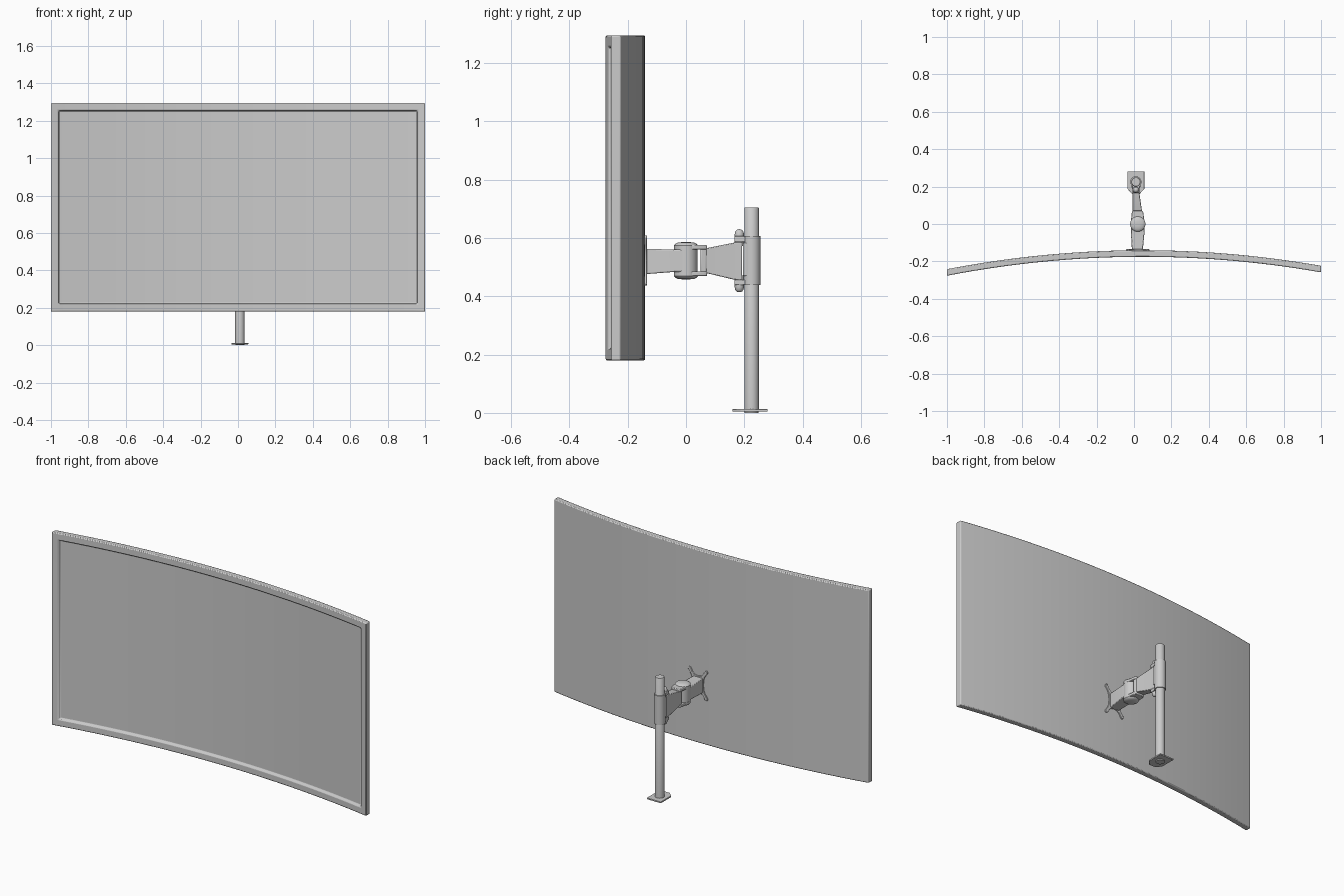
import bpy, bmesh, math

if "Cube" in bpy.data.objects:
    bpy.data.objects.remove(bpy.data.objects["Cube"])


def finish(name, bm, bevel=0.0, segs=2):
    bmesh.ops.recalc_face_normals(bm, faces=bm.faces)
    me = bpy.data.meshes.new(name)
    bm.to_mesh(me)
    bm.free()
    ob = bpy.data.objects.new(name, me)
    bpy.context.collection.objects.link(ob)
    if bevel:
        m = ob.modifiers.new("bevel", 'BEVEL')
        m.width, m.segments, m.limit_method = bevel, segs, 'ANGLE'
        m.angle_limit = math.radians(40)
    bpy.context.view_layer.objects.active = ob
    ob.select_set(True)
    bpy.ops.object.shade_smooth_by_angle(angle=math.radians(35))
    ob.select_set(False)
    return ob


def loft(name, rings, bevel=0.0):
    """Closed skin through rings of equal point count."""
    bm = bmesh.new()
    vs = [[bm.verts.new(p) for p in r] for r in rings]
    n = len(vs[0])
    for a, b in zip(vs, vs[1:]):
        for i in range(n):
            j = (i + 1) % n
            bm.faces.new((a[i], a[j], b[j], b[i]))
    bm.faces.new(vs[0][::-1])
    bm.faces.new(vs[-1])
    return finish(name, bm, bevel)


def turned(name, x, y, profile, n=32):
    """Round part about a vertical axis; profile is (radius, z)."""
    return loft(name, [[(x + r * math.cos(2 * math.pi * i / n),
                         y + r * math.sin(2 * math.pi * i / n), z)
                        for i in range(n)] for r, z in profile])


def arm(name, sections, bevel):
    """Tapered bar along y; section is (y, centre x, half width, z0, z1)."""
    return loft(name, [[(c - w, y, a), (c + w, y, a), (c + w, y, b), (c - w, y, b)]
                       for y, c, w, a, b in sections], bevel)


def slab(name, pts, z0, z1, bevel=0.0):
    return loft(name, [[(x, y, z) for x, y in pts] for z in (z0, z1)], bevel)


# Curved screen with recessed panel
N, T, Z0, Z1 = 32, 0.0175, 0.18, 1.295
bm = bmesh.new()
cols = []
for i in range(N + 1):
    x = -1 + 2 * i / N
    cols.append([bm.verts.new((x, y, z)) for y, z in ((-T, Z0), (T, Z0), (T, Z1), (-T, Z1))])
front = []
for a, b in zip(cols, cols[1:]):
    for k in range(4):
        f = bm.faces.new((a[k], a[(k + 1) % 4], b[(k + 1) % 4], b[k]))
        if k == 3:
            front.append(f)
bm.faces.new(cols[0])
bm.faces.new(cols[-1])
bmesh.ops.recalc_face_normals(bm, faces=bm.faces)
bmesh.ops.inset_region(bm, faces=front, thickness=0.04, use_even_offset=True)
bmesh.ops.inset_region(bm, faces=front, thickness=0.003, depth=-0.012, use_even_offset=True)
for v in bm.verts:
    v.co.y += -0.158 - 0.092 * v.co.x ** 2 + 0.009 * v.co.x
finish("curved_screen", bm, 0.005)

# Cross-shaped mounting plate behind the screen
quad = [(0.034, 0.0), (0.037, 0.03), (0.045, 0.05), (0.060, 0.070), (0.062, 0.080),
        (0.056, 0.087), (0.047, 0.084), (0.034, 0.062), (0.022, 0.050), (0.0, 0.045)]
half = quad + [(-x, z) for x, z in quad[-2::-1]]
outline = half + [(x, -z) for x, z in half[-2:0:-1]]
loft("mounting_plate", [[(0.02 + x, y, 0.523 + z) for x, z in outline]
                        for y in (-0.146, -0.134)], 0.002)

# Front arm and elbow joint
arm("front_arm", [(-0.14, 0.018, 0.029, 0.476, 0.563), (-0.035, 0.02, 0.037, 0.484, 0.56),
                  (0.0, 0.02, 0.037, 0.484, 0.56)], 0.004)
turned("elbow_joint", 0.02, 0.0, [(0.04, 0.482), (0.04, 0.562)])
for name, s in (("elbow_cap_top", 1), ("elbow_cap_bottom", -1)):
    turned(name, 0.02, 0.0, [(r, 0.522 + s * h) for r, h in
           ((0.041, 0.039), (0.041, 0.053), (0.038, 0.057), (0.028, 0.062), (0.012, 0.064))])

# Elbow fork and rear arm
tongue = [(0.02 + 0.038 * math.cos(t), 0.038 * math.sin(t))
          for t in [math.pi + math.pi * i / 16 for i in range(17)]]
tongue += [(0.05, 0.06), (0.044, 0.072), (-0.008, 0.072), (-0.012, 0.06)]
slab("fork_top", tongue, 0.56, 0.576, 0.003)
slab("fork_bottom", tongue, 0.469, 0.485, 0.003)
arm("fork_web", [(0.05, 0.019, 0.029, 0.472, 0.573), (0.072, 0.018, 0.026, 0.474, 0.571)], 0.005)
arm("rear_arm", [(0.06, 0.018, 0.026, 0.482, 0.563), (0.165, 0.011, 0.018, 0.457, 0.584),
                 (0.192, 0.01, 0.017, 0.456, 0.585)], 0.003)

# Hinge pin with rounded knobs
for name, s in (("hinge_knob_top", 1), ("hinge_knob_bottom", -1)):
    turned(name, 0.01, 0.183, [(r, 0.522 + s * h) for r, h in
           ((0.016, 0.05), (0.016, 0.09), (0.014, 0.1), (0.009, 0.106), (0.003, 0.108))], 24)

# Pole collar with hinge lugs
turned("pole_collar", 0.01, 0.225, [(0.030, 0.438), (0.030, 0.606)])
for name, a, b in (("lug_top", 0.586, 0.606), ("lug_bottom", 0.438, 0.456)):
    arm(name, [(0.166, 0.01, 0.018, a, b), (0.225, 0.01, 0.022, a, b)], 0.003)
arm("collar_block", [(0.196, 0.01, 0.024, 0.47, 0.584), (0.232, 0.01, 0.024, 0.47, 0.584)], 0.003)

# Pole and base plate
turned("pole", 0.01, 0.225, [(0.025, 0.01), (0.025, 0.702), (0.023, 0.705)])
base = [(-0.035, 0.28), (-0.035, 0.188), (-0.01, 0.16), (0.03, 0.16), (0.055, 0.188), (0.055, 0.28)]
slab("base_plate", base, 0.005, 0.013, 0.001)
turned("base_foot", 0.01, 0.225, [(0.024, 0.0), (0.024, 0.006)])
